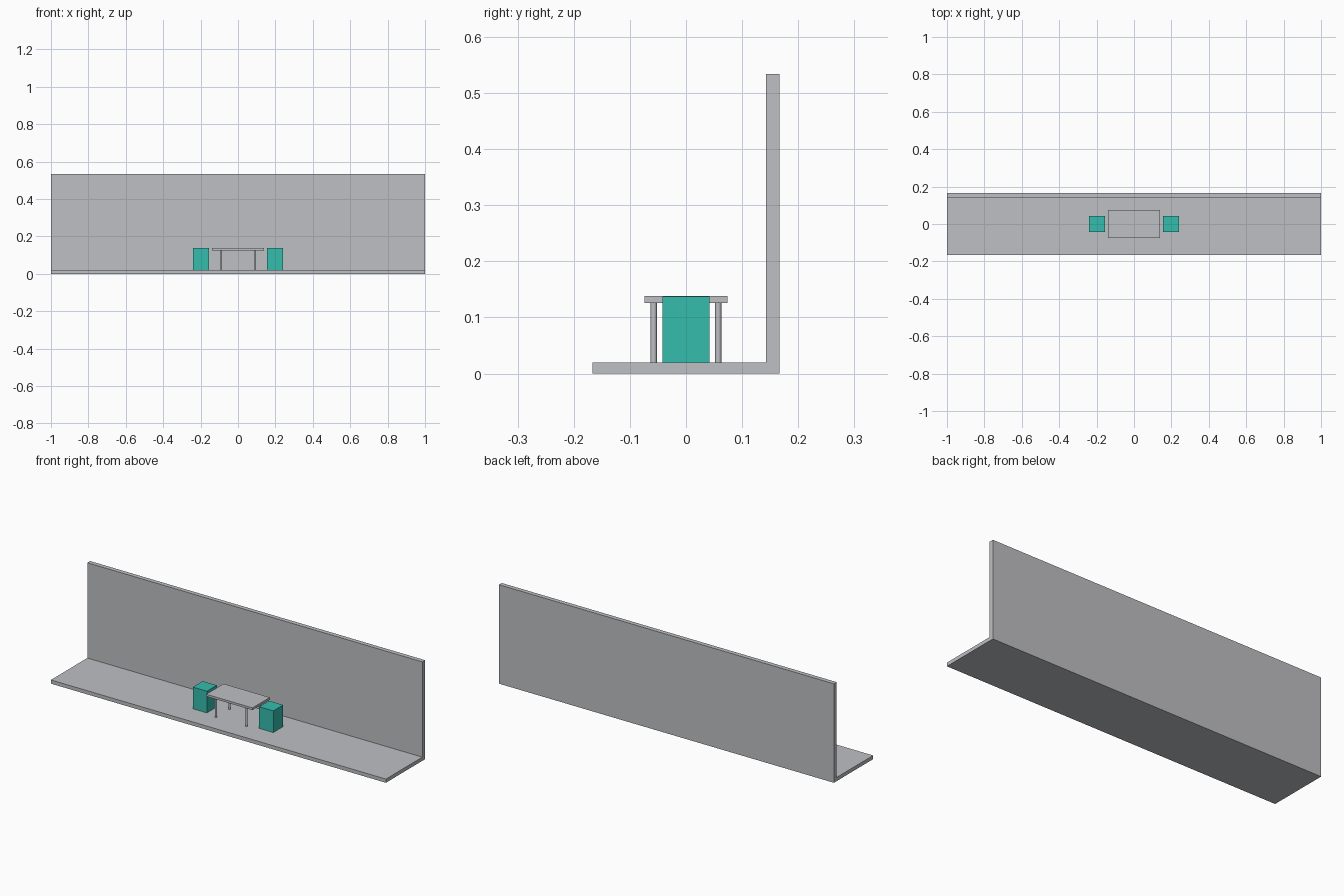
import bpy

if "Cube" in bpy.data.objects:
    bpy.data.objects.remove(bpy.data.objects["Cube"])


def material(name, rgb):
    m = bpy.data.materials.new(name)
    m.diffuse_color = (*rgb, 1)
    m.use_nodes = True
    m.node_tree.nodes["Principled BSDF"].inputs["Base Color"].default_value = m.diffuse_color
    return m


GREY = material("light_grey", (0.52, 0.525, 0.55))
TEAL = material("teal", (0.035, 0.51, 0.42))


def box(name, lo, hi, mat):
    """Axis-aligned box between two corners."""
    centre = [(a + b) / 2 for a, b in zip(lo, hi)]
    bpy.ops.mesh.primitive_cube_add(size=1, location=centre)
    ob = bpy.context.object
    ob.name = name
    ob.scale = [b - a for a, b in zip(lo, hi)]
    bpy.ops.object.transform_apply(location=False, rotation=False, scale=True)
    ob.data.materials.append(mat)


FLOOR_Z, TABLE_Z = 0.02, 0.126

# Floor slab and back wall
box("floor", (-1, -0.167, 0), (1, 0.167, FLOOR_Z), GREY)
box("back_wall", (-1, 0.143, FLOOR_Z), (1, 0.167, 0.534), GREY)

# Table top
box("table_top", (-0.138, -0.074, TABLE_Z), (0.138, 0.074, 0.138), GREY)

for sx, side in ((-1, "left"), (1, "right")):
    # Block stool at each end of the table
    box(f"{side}_stool", (sx * 0.198 - 0.042, -0.042, FLOOR_Z),
        (sx * 0.198 + 0.042, 0.042, 0.137), TEAL)
    # Round table legs
    for sy, end in ((-1, "front"), (1, "back")):
        bpy.ops.mesh.primitive_cylinder_add(
            vertices=24, radius=0.0055, depth=TABLE_Z - FLOOR_Z,
            location=(sx * 0.091, sy * 0.0575, (TABLE_Z + FLOOR_Z) / 2))
        leg = bpy.context.object
        leg.name = f"{end}_{side}_table_leg"
        leg.data.materials.append(GREY)
        bpy.ops.object.shade_smooth_by_angle()
